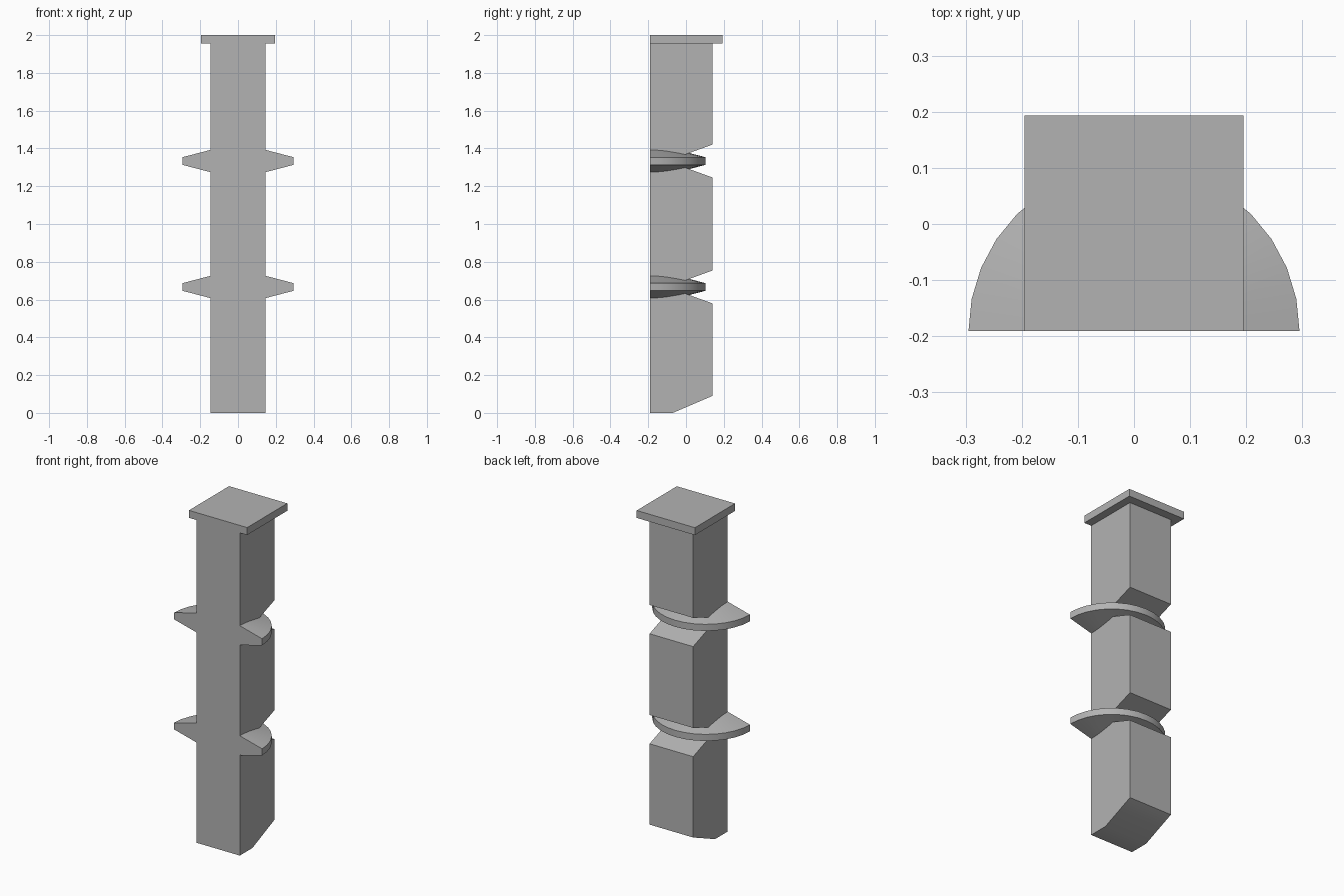
import bpy, bmesh, math

cube = bpy.data.objects.get("Cube")
if cube:
    bpy.data.objects.remove(cube, do_unlink=True)

FRONT, BACK = -0.191, 0.14
HALF_W = 0.146
CAP_Z, TOP = 1.955, 2.0
RING_HEIGHTS = (2 / 3, 4 / 3)

grey = bpy.data.materials.new("plain grey")
grey.use_nodes = True
colour = (0.45, 0.45, 0.45, 1)
grey.diffuse_color = colour
grey.node_tree.nodes["Principled BSDF"].inputs["Base Color"].default_value = colour


def finish(name, bm):
    bmesh.ops.recalc_face_normals(bm, faces=bm.faces)
    mesh = bpy.data.meshes.new(name)
    bm.to_mesh(mesh)
    bm.free()
    mesh.materials.append(grey)
    obj = bpy.data.objects.new(name, mesh)
    bpy.context.collection.objects.link(obj)
    return obj


def extrude_side_profile(name, profile, half_width):
    """Extrude a (y, z) outline across x."""
    bm = bmesh.new()
    face = bm.faces.new([bm.verts.new((-half_width, y, z)) for y, z in profile])
    moved = bmesh.ops.extrude_face_region(bm, geom=[face])["geom"]
    verts = [v for v in moved if isinstance(v, bmesh.types.BMVert)]
    bmesh.ops.translate(bm, verts=verts, vec=(2 * half_width, 0, 0))
    return finish(name, bm)


def half_ring(name, z, radius=0.295, rim=0.02, hub=0.097, steps=16):
    """Half disc, thick at the hub and thin at the rim, flat at the front."""
    bm = bmesh.new()
    rims = []
    hubs = []
    for side in (1, -1):
        hubs.append(bm.verts.new((0, FRONT, z + side * hub)))
        rims.append([bm.verts.new((radius * math.cos(math.pi * i / steps),
                                   FRONT + radius * math.sin(math.pi * i / steps),
                                   z + side * rim)) for i in range(steps + 1)])
    upper, lower = rims
    for i in range(steps):
        bm.faces.new((upper[i], upper[i + 1], hubs[0]))
        bm.faces.new((lower[i + 1], lower[i], hubs[1]))
        bm.faces.new((lower[i], lower[i + 1], upper[i + 1], upper[i]))
    bm.faces.new((hubs[0], upper[-1], lower[-1], hubs[1], lower[0], upper[0]))
    return finish(name, bm)


# Column with a sloped foot and a V notch behind each ring
profile = [(FRONT, 0), (-0.07, 0), (BACK, 0.09)]
for z in RING_HEIGHTS:
    profile += [(BACK, z - 0.087), (-0.1, z), (BACK, z + 0.087)]
profile += [(BACK, CAP_Z), (FRONT, CAP_Z)]
column = extrude_side_profile("column", profile, HALF_W)

# Square cap and the two half rings, joined flush with the column front
parts = [extrude_side_profile(
    "cap", [(FRONT, CAP_Z), (0.193, CAP_Z), (0.193, TOP), (FRONT, TOP)], 0.195)]
parts += [half_ring(f"half_ring_{i}", z) for i, z in enumerate(RING_HEIGHTS, 1)]

bpy.ops.object.select_all(action="DESELECT")
bpy.context.view_layer.objects.active = column
column.select_set(True)
for part in parts:
    union = column.modifiers.new("join " + part.name, "BOOLEAN")
    union.operation = "UNION"
    union.solver = "EXACT"
    union.object = part
    bpy.ops.object.modifier_apply(modifier=union.name)
    bpy.data.objects.remove(part, do_unlink=True)

# Smooth the shallow cones, keep the corners crisp
bpy.ops.object.shade_smooth_by_angle(angle=math.radians(30))
